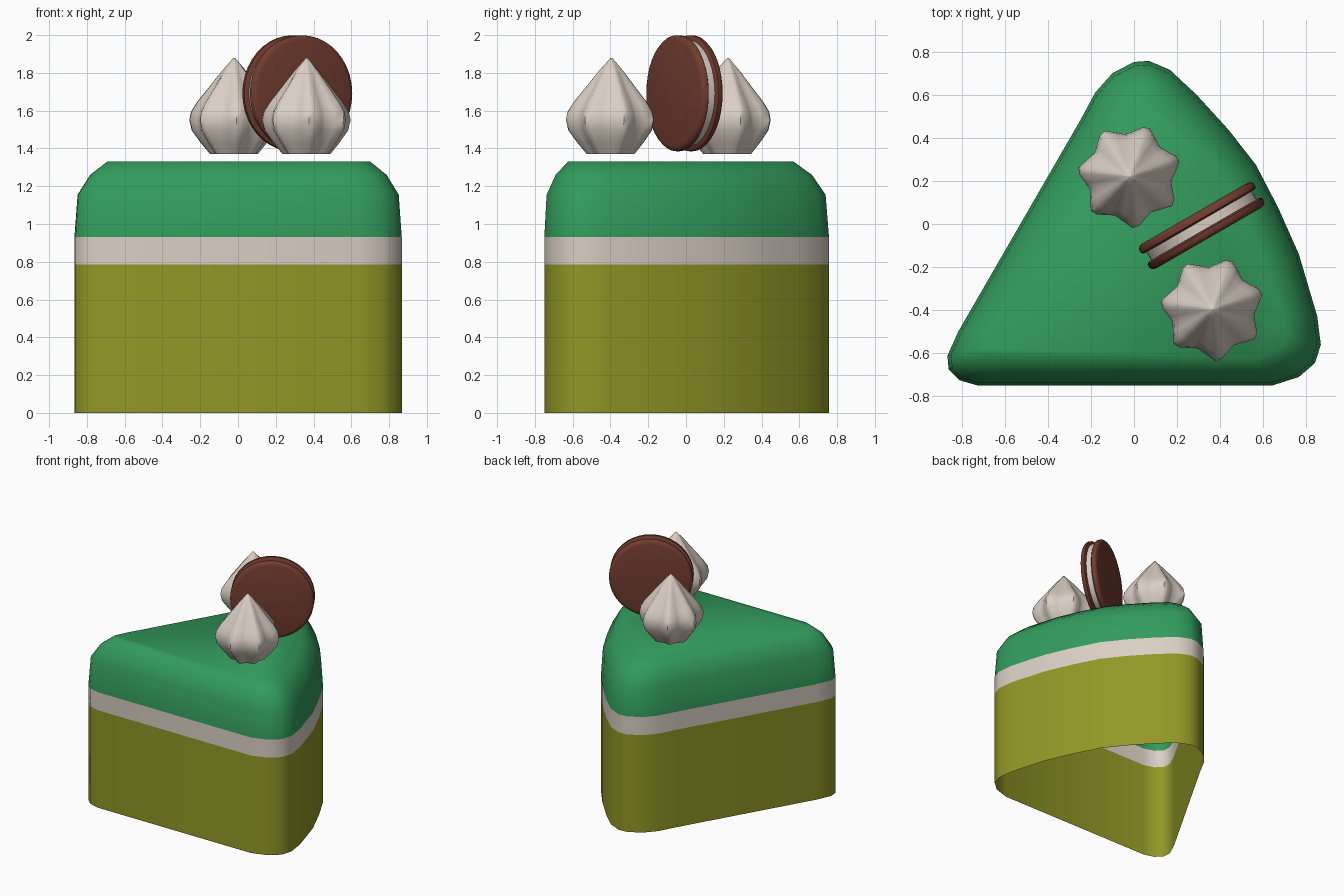
import bpy, bmesh, math
from mathutils import Vector, Matrix

if "Cube" in bpy.data.objects:
    bpy.data.objects.remove(bpy.data.objects["Cube"])


def mat(name, r, g, b):
    m = bpy.data.materials.new(name)
    m.diffuse_color = (r, g, b, 1)
    m.use_nodes = True
    m.node_tree.nodes["Principled BSDF"].inputs["Base Color"].default_value = m.diffuse_color
    return m


OLIVE = mat("olive sponge", 0.29, 0.31, 0.019)
CREAM = mat("cream", 0.70, 0.62, 0.55)
GREEN = mat("green icing", 0.032, 0.33, 0.105)
BROWN = mat("brown biscuit", 0.17, 0.046, 0.028)


def loft(name, rings, material, cap_top=False, cap_bottom=False, xf=None, angle=180):
    """Skin a stack of counter-clockwise rings, with optional end caps."""
    bm = bmesh.new()
    loops = [[bm.verts.new(p) for p in ring] for ring in rings]
    for a, b in zip(loops, loops[1:]):
        n = len(a)
        for i in range(n):
            j = (i + 1) % n
            bm.faces.new((a[i], a[j], b[j], b[i]))
    if cap_top:
        bm.faces.new(loops[-1])
    if cap_bottom:
        bm.faces.new(loops[0][::-1])
    if xf:
        bm.transform(xf)
    me = bpy.data.meshes.new(name)
    bm.to_mesh(me)
    bm.free()
    me.materials.append(material)
    ob = bpy.data.objects.new(name, me)
    bpy.context.collection.objects.link(ob)
    bpy.ops.object.select_all(action='DESELECT')
    bpy.context.view_layer.objects.active = ob
    ob.select_set(True)
    if angle >= 180:
        bpy.ops.object.shade_smooth()
    else:
        bpy.ops.object.shade_smooth_by_angle(angle=math.radians(angle))
    return ob


# Slice outline seen from above: rounded wedge with a bowed right side
outline = [Vector(p) for p in reversed([
    (0.0, 0.752), (0.07, 0.757), (0.167, 0.715), (0.29, 0.60), (0.44, 0.436),
    (0.566, 0.274), (0.67, 0.074), (0.765, -0.14), (0.85, -0.427), (0.867, -0.56),
    (0.84, -0.645), (0.765, -0.71), (0.64, -0.75), (-0.724, -0.75), (-0.81, -0.725),
    (-0.86, -0.675), (-0.866, -0.612), (-0.816, -0.50), (-0.246, 0.487),
    (-0.18, 0.61), (-0.10, 0.70)])]
CENTRE = Vector((0.03, -0.25))


def slice_ring(z, inset=0.0):
    ring = []
    n = len(outline)
    for i, p in enumerate(outline):
        e1 = (p - outline[i - 1]).normalized()
        e2 = (outline[(i + 1) % n] - p).normalized()
        t = (e1 + e2).normalized()
        inward = Vector((-t.y, t.x))
        q = p + 0.5 * inset * inward + (CENTRE - p) * (0.5 * inset / 0.5)
        ring.append((q.x, q.y, z))
    return ring


# Cake layers: hollow shell, open underneath
loft("sponge_layer", [slice_ring(0), slice_ring(0.785)], OLIVE)
loft("cream_layer", [slice_ring(0.785), slice_ring(0.93)], CREAM)
loft("icing_layer", [slice_ring(z, d) for z, d in
     [(0.93, 0), (1.155, 0.012), (1.26, 0.06), (1.33, 0.125)]], GREEN, cap_top=True)


# Piped cream dollops with seven ridges
def dollop(name, x, y):
    profile = [(0.13, 1.37), (0.18, 1.43), (0.228, 1.495), (0.241, 1.55), (0.232, 1.595),
               (0.20, 1.645), (0.135, 1.725), (0.075, 1.80), (0.035, 1.845), (0.004, 1.88)]
    lobe = [(0, 1.0), (8, 0.97), (20, 0.85), (28, 0.81), (40, 0.88)]
    rings = []
    for r, z in profile:
        ring = []
        fade = min(1, r / 0.12)
        for k in range(7):
            for da, s in lobe:
                a = math.radians(16 + k * 360 / 7 + da)
                rr = r * (1 - (1 - s) * fade)
                ring.append((x + rr * math.cos(a), y + rr * math.sin(a), z))
        rings.append(ring)
    loft(name, rings, CREAM, cap_top=True, cap_bottom=True, angle=50)


dollop("cream_dollop_back", -0.02, 0.222)
dollop("cream_dollop_front", 0.364, -0.395)

# Sandwich biscuit standing on edge, turned 30 degrees
biscuit_xf = (Matrix.Translation((0.314, -0.008, 1.692)) @
              Matrix.Rotation(math.radians(30), 4, 'Z') @
              Matrix.Rotation(math.radians(90), 4, 'X'))


def disc(name, profile, material):
    n = 40
    rings = [[(r * math.cos(2 * math.pi * i / n), r * math.sin(2 * math.pi * i / n), z)
              for i in range(n)] for r, z in profile]
    loft(name, rings, material, True, True, biscuit_xf, 50)


shell = [(0.295, 0.022), (0.307, 0.030), (0.307, 0.050), (0.298, 0.061), (0.28, 0.066)]
disc("biscuit_front", shell, BROWN)
disc("biscuit_back", [(r, -z) for r, z in reversed(shell)], BROWN)
disc("biscuit_filling", [(0.283, -0.024), (0.283, 0.024)], CREAM)
